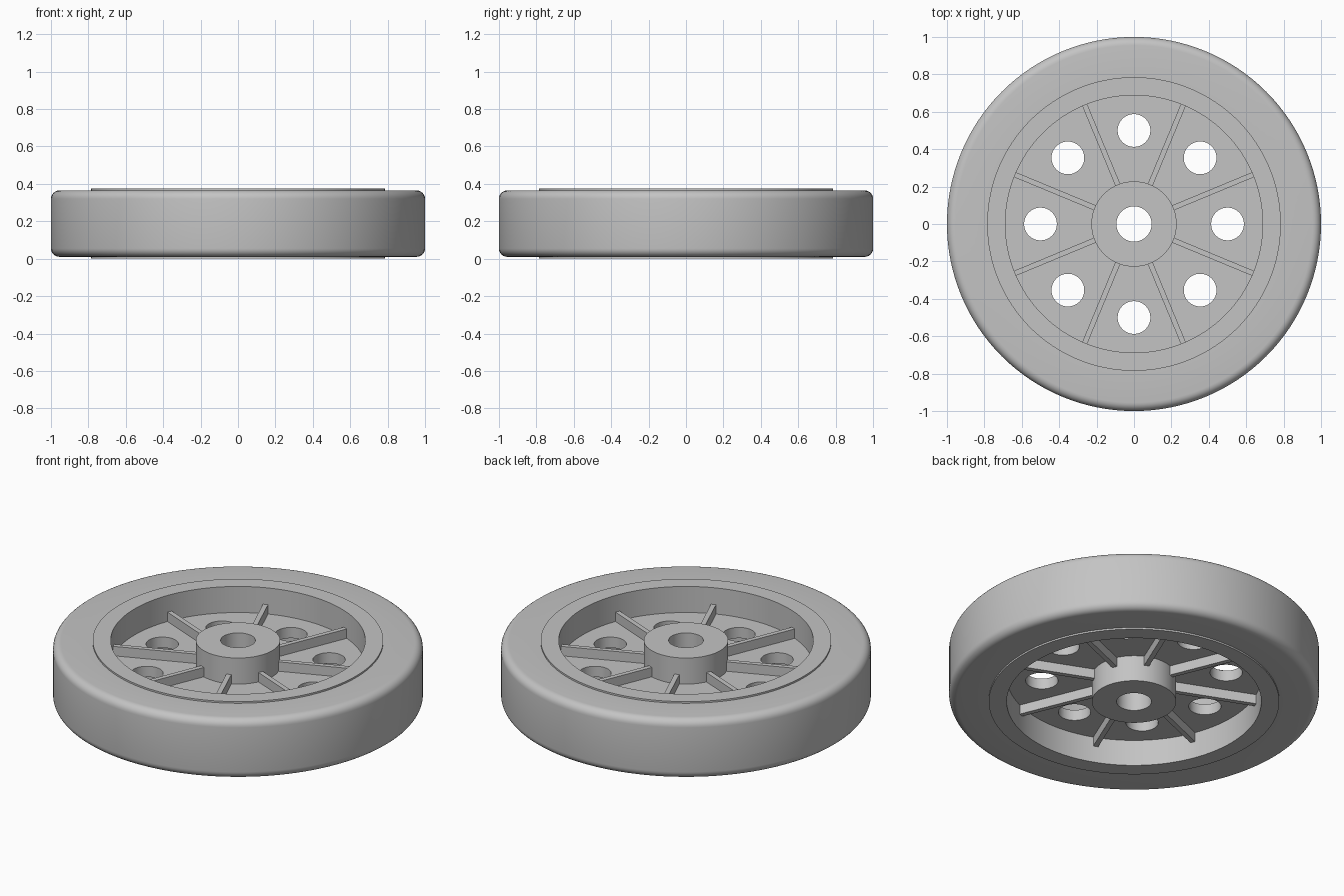
import bpy, bmesh
from math import sin, cos, pi
from mathutils import Matrix, Vector

cube = bpy.data.objects.get("Cube")
if cube:
    bpy.data.objects.remove(cube, do_unlink=True)

HEIGHT = 0.375
MID = HEIGHT / 2
SEGMENTS = 128

grey = bpy.data.materials.new("plain grey")
grey.use_nodes = True
grey.diffuse_color = (0.55, 0.55, 0.55, 1)
grey.node_tree.nodes["Principled BSDF"].inputs["Base Color"].default_value = grey.diffuse_color


def finish(name, bm):
    """Turn a bmesh into a smooth shaded object with sharp edges kept."""
    bmesh.ops.recalc_face_normals(bm, faces=bm.faces)
    mesh = bpy.data.meshes.new(name)
    bm.to_mesh(mesh)
    bm.free()
    mesh.materials.append(grey)
    obj = bpy.data.objects.new(name, mesh)
    bpy.context.collection.objects.link(obj)
    bpy.ops.object.select_all(action='DESELECT')
    obj.select_set(True)
    bpy.context.view_layer.objects.active = obj
    bpy.ops.object.shade_smooth_by_angle(angle=pi / 6)
    return obj


def lathe(name, profile):
    """Sweep a closed (radius, height) profile around the axle."""
    bm = bmesh.new()
    rings = []
    for i in range(SEGMENTS):
        a = 2 * pi * i / SEGMENTS
        rings.append([bm.verts.new((r * cos(a), r * sin(a), z)) for r, z in profile])
    n = len(profile)
    for i in range(SEGMENTS):
        here, after = rings[i], rings[(i + 1) % SEGMENTS]
        for j in range(n):
            k = (j + 1) % n
            bm.faces.new((here[j], after[j], after[k], here[k]))
    return finish(name, bm)


def ring(name, inner, outer, half):
    """Plain ring centred on the middle of the wheel's width."""
    return lathe(name, [(inner, MID - half), (outer, MID - half),
                        (outer, MID + half), (inner, MID + half)])


# Tyre with rounded shoulders
half, fillet = MID - 0.01, 0.045
steps = [pi / 2 * i / 6 for i in range(7)]
upper = [(1 - fillet + fillet * cos(a), half - fillet + fillet * sin(a)) for a in steps]
upper.append((0.78, half))
lower = [(r, -z) for r, z in reversed(upper)]
lathe("tyre", [(r, MID + z) for r, z in lower + upper])

# Rim stands slightly proud of the tyre; hub has an open bore
ring("rim", 0.688, 0.785, MID)
ring("hub", 0.094, 0.228, MID)

# Web disc with eight round holes
web = ring("web", 0.22, 0.695, 0.032)
bm = bmesh.new()
for i in range(8):
    a = i * pi / 4
    bmesh.ops.create_cone(bm, cap_ends=True, segments=48, radius1=0.0875, radius2=0.0875,
                          depth=0.4, matrix=Matrix.Translation((cos(a) / 2, sin(a) / 2, MID)))
cutter = finish("hole_cutter", bm)
cutter.hide_render = True
mod = web.modifiers.new("holes", 'BOOLEAN')
mod.operation = 'DIFFERENCE'
mod.solver = 'EXACT'
mod.object = cutter
bpy.context.view_layer.objects.active = web
bpy.ops.object.modifier_apply(modifier=mod.name)
bpy.data.objects.remove(cutter, do_unlink=True)
bpy.ops.object.select_all(action='DESELECT')
web.select_set(True)
bpy.ops.object.shade_smooth_by_angle(angle=pi / 6)

# Radial ribs between the holes, standing out on both sides of the web
bm = bmesh.new()
for i in range(8):
    turn = Matrix.Rotation((i + 0.5) * pi / 4, 4, 'Z')
    place = Matrix.Translation((0.457, 0, MID))
    size = Matrix.Diagonal(Vector((0.47, 0.028, 0.176, 1)))
    bmesh.ops.create_cube(bm, size=1, matrix=turn @ place @ size)
finish("ribs", bm)
